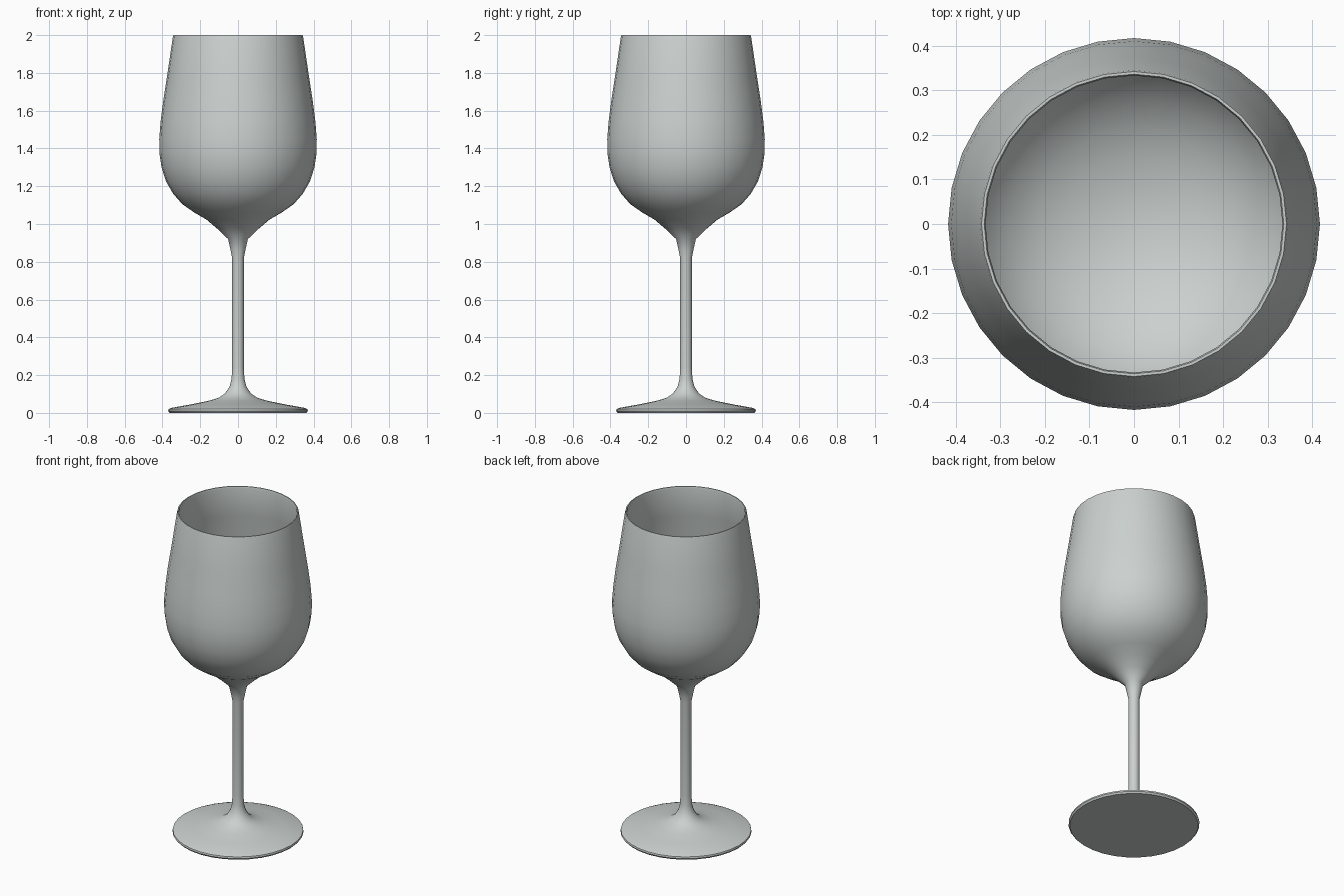
import bpy, bmesh, math

SIDES = 32

cube = bpy.data.objects.get("Cube")
if cube:
    bpy.data.objects.remove(cube, do_unlink=True)

glass = bpy.data.materials.new("pale grey glass")
glass.use_nodes = True
colour = (0.60, 0.64, 0.63, 1)
glass.diffuse_color = colour
glass.node_tree.nodes["Principled BSDF"].inputs["Base Color"].default_value = colour


def lathe(name, profile):
    """Spin a radius/height profile about the z axis; poles are welded."""
    bm = bmesh.new()
    verts = [bm.verts.new((r, 0, z)) for r, z in profile]
    edges = [bm.edges.new(pair) for pair in zip(verts, verts[1:])]
    bmesh.ops.spin(bm, geom=verts + edges, cent=(0, 0, 0), axis=(0, 0, 1),
                   angle=math.tau, steps=SIDES, use_merge=True)
    bmesh.ops.remove_doubles(bm, verts=bm.verts, dist=0.0001)
    bmesh.ops.recalc_face_normals(bm, faces=bm.faces)
    mesh = bpy.data.meshes.new(name)
    bm.to_mesh(mesh)
    bm.free()
    mesh.materials.append(glass)
    obj = bpy.data.objects.new(name, mesh)
    bpy.context.collection.objects.link(obj)
    bpy.ops.object.select_all(action="DESELECT")
    obj.select_set(True)
    bpy.context.view_layer.objects.active = obj
    bpy.ops.object.shade_smooth_by_angle(angle=math.radians(40))
    return obj


# Foot underside, flared foot and slim stem
foot_and_stem = [
    (0, 0), (0.362, 0), (0.37, 0.01), (0.368, 0.02), (0.35, 0.027),
    (0.25, 0.045), (0.16, 0.063), (0.105, 0.079), (0.068, 0.103),
    (0.044, 0.14), (0.034, 0.18), (0.031, 0.24), (0.031, 0.82),
    (0.039, 0.86), (0.052, 0.92)]

# Outside of the bowl, from the stem joint to the rim
bowl_outside = [
    (0.052, 0.92), (0.11, 0.975), (0.165, 1.022), (0.23, 1.06),
    (0.295, 1.105), (0.343, 1.16), (0.381, 1.225), (0.405, 1.3),
    (0.416, 1.375), (0.417, 1.45), (0.41, 1.54), (0.396, 1.65),
    (0.373, 1.8), (0.345, 1.99)]

# Rounded rim, then the inside of the bowl down to its centre
rim = [(0.342, 2.0), (0.336, 2.0), (0.333, 1.99)]
bowl_inside = [(r - 0.012, z + 0.006) for r, z in reversed(bowl_outside[3:-1])]
bowl_floor = [(0.15, 1.038), (0.08, 1.02), (0, 1.012)]

lathe("wine_glass", foot_and_stem + bowl_outside[1:] + rim + bowl_inside + bowl_floor)
